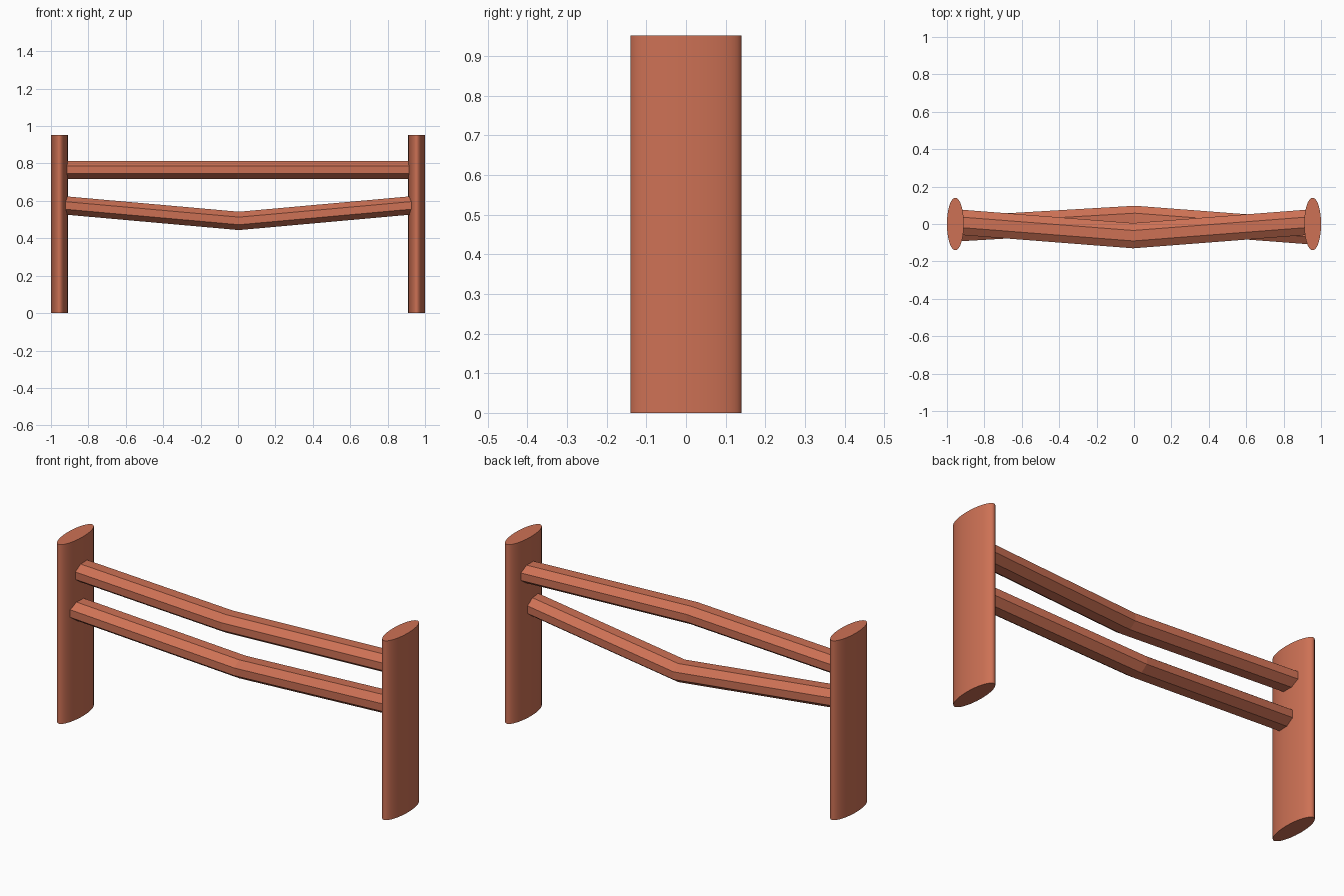
import bpy, bmesh, math

if "Cube" in bpy.data.objects:
    bpy.data.objects.remove(bpy.data.objects["Cube"])

paint = bpy.data.materials.new("terracotta")
paint.diffuse_color = (0.61, 0.165, 0.09, 1)
paint.use_nodes = True
paint.node_tree.nodes["Principled BSDF"].inputs["Base Color"].default_value = paint.diffuse_color


def rail(name, path, half_y, half_z):
    """Eight-sided bar swept along a path, with mitred joints."""
    bm = bmesh.new()
    rings = []
    k = 1 / math.cos(math.pi / 8)
    for x, y, z in path:
        angles = [math.pi / 8 + i * math.pi / 4 for i in range(8)]
        rings.append([bm.verts.new((x, y + half_y * k * math.cos(a),
                                    z + half_z * k * math.sin(a))) for a in angles])
    for a, b in zip(rings, rings[1:]):
        for i in range(8):
            j = (i + 1) % 8
            bm.faces.new((a[i], a[j], b[j], b[i]))
    bm.faces.new(rings[0])
    bm.faces.new(rings[-1])
    bmesh.ops.recalc_face_normals(bm, faces=bm.faces)
    me = bpy.data.meshes.new(name)
    bm.to_mesh(me)
    bm.free()
    ob = bpy.data.objects.new(name, me)
    bpy.context.collection.objects.link(ob)
    me.materials.append(paint)


# Flattened oval posts
for side, name in ((-1, "left_post"), (1, "right_post")):
    bpy.ops.mesh.primitive_cylinder_add(vertices=48, radius=1, depth=0.952,
                                        location=(side * 0.955, 0, 0.476))
    post = bpy.context.object
    post.name = name
    post.scale = (0.045, 0.14, 1)
    bpy.ops.object.transform_apply(location=False, rotation=False, scale=True)
    bpy.ops.object.shade_smooth_by_angle(angle=math.radians(40))
    post.data.materials.append(paint)

# Upper rail bows forward, lower rail bows back and sags
rail("upper_rail", [(-0.95, 0.011, 0.766), (-0.005, -0.0625, 0.766), (0.95, 0.011, 0.766)],
     0.0675, 0.048)
rail("lower_rail", [(-0.95, -0.026, 0.578), (0.005, 0.03, 0.493), (0.95, -0.042, 0.578)],
     0.0675, 0.049)
